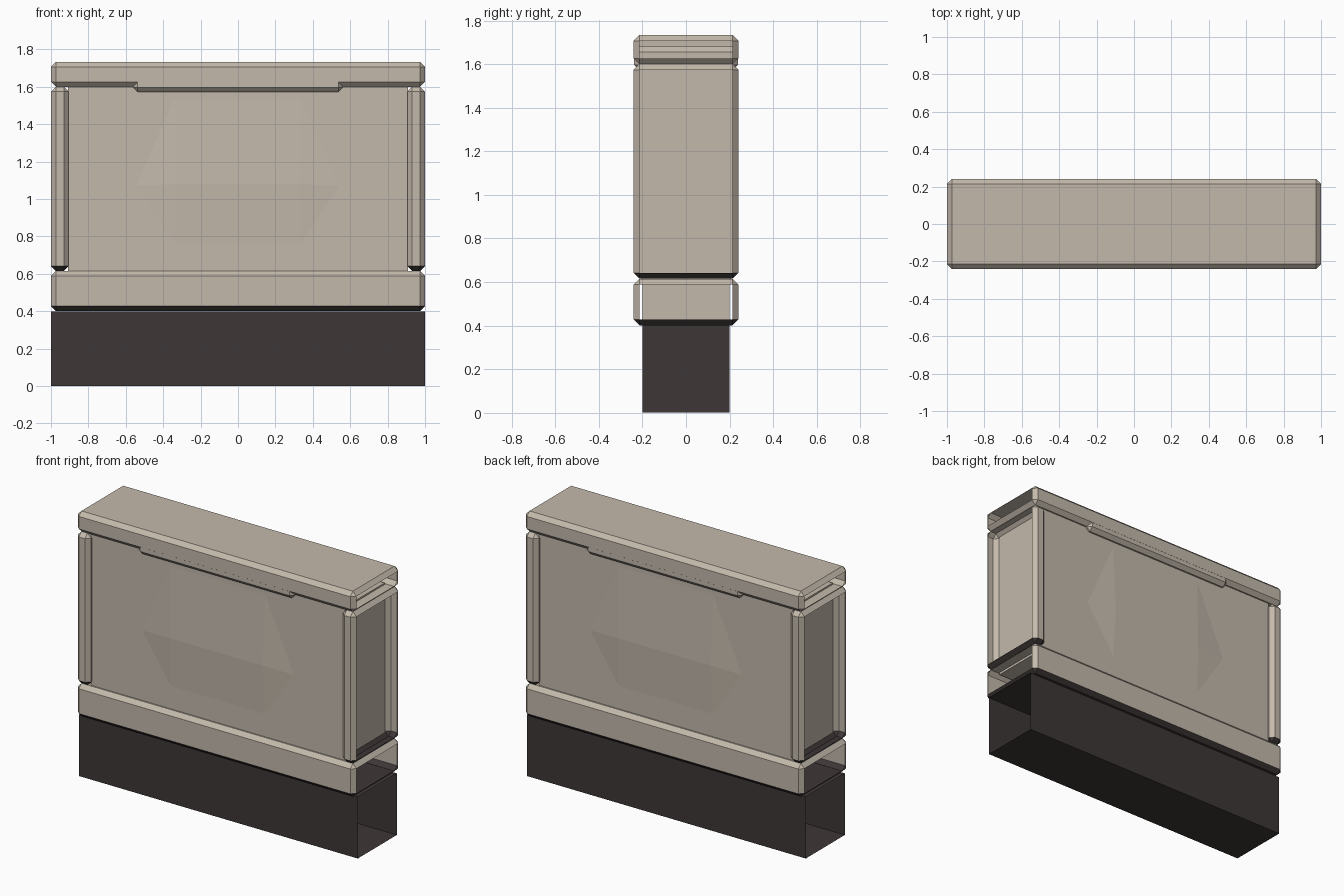
import bpy
import bmesh

if "Cube" in bpy.data.objects:
    bpy.data.objects.remove(bpy.data.objects["Cube"])

BEVEL = 0.026


def material(name, rgb):
    m = bpy.data.materials.new(name)
    m.diffuse_color = (*rgb, 1.0)
    m.use_nodes = True
    m.node_tree.nodes["Principled BSDF"].inputs["Base Color"].default_value = m.diffuse_color
    return m


STONE = material("warm_stone", (0.55, 0.485, 0.41))
DARK = material("dark_footing", (0.048, 0.038, 0.037))


def finish(name, bm, mats):
    mesh = bpy.data.meshes.new(name)
    bm.to_mesh(mesh)
    bm.free()
    for m in mats:
        mesh.materials.append(m)
    obj = bpy.data.objects.new(name, mesh)
    bpy.context.collection.objects.link(obj)
    return obj


def slab(name, profile, half_depth, mats, bevel=0.0, open_ends=True, dark_under=False):
    """Extrude an x-z outline through y, chamfer it and open the outer ends."""
    bm = bmesh.new()
    face = bm.faces.new([bm.verts.new((x, -half_depth, z)) for x, z in profile])
    ext = bmesh.ops.extrude_face_region(bm, geom=[face])
    moved = [v for v in ext["geom"] if isinstance(v, bmesh.types.BMVert)]
    bmesh.ops.translate(bm, verts=moved, vec=(0, 2 * half_depth, 0))
    bmesh.ops.recalc_face_normals(bm, faces=bm.faces)
    if bevel:
        bmesh.ops.bevel(bm, geom=bm.edges[:], offset=bevel, offset_type='OFFSET',
                        segments=1, profile=0.5, affect='EDGES')
    bm.normal_update()
    if open_ends:
        ends = [f for f in bm.faces
                if abs(f.normal.x) > 0.95 and abs(f.calc_center_median().x) > 0.99]
        bmesh.ops.delete(bm, geom=ends, context='FACES')
    if dark_under:
        for f in bm.faces:
            if f.normal.z < -0.5:
                f.material_index = 1
    return finish(name, bm, mats)


def rect(x0, x1, z0, z1):
    return [(x0, z0), (x1, z0), (x1, z1), (x0, z1)]


# Dark footing, open at both ends
slab("footing", rect(-1, 1, 0, 0.4), 0.2, [DARK])

# Chamfered lower trim with a dark underside
slab("lower_trim", rect(-1, 1, 0.402, 0.615), 0.24, [STONE, DARK], BEVEL, dark_under=True)

# Main wall between the end posts
slab("wall", rect(-0.91, 0.91, 0.6, 1.61), 0.205, [STONE], open_ends=False)

# End posts
for side, x0, x1 in (("left", -1, -0.905), ("right", 0.905, 1)):
    slab(side + "_end_post", rect(x0, x1, 0.616, 1.6), 0.24, [STONE, DARK],
         BEVEL, dark_under=True)

# Coping with a dropped middle section
coping = [(-1, 1.6), (-0.56, 1.6), (-0.54, 1.573), (0.54, 1.573), (0.56, 1.6),
          (1, 1.6), (1, 1.733), (-1, 1.733)]
bm_safe = 0.024
slab("coping", [(-1, 1.6), (1, 1.6), (1, 1.733), (-1, 1.733)], 0.24, [STONE], BEVEL)
slab("coping_drop", rect(-0.56, 0.56, 1.573, 1.68), 0.2395, [STONE], bm_safe, open_ends=False)

# Partitions inside the hollow sections
for name, z0, z1, depth, mat in (("footing_partition", 0.002, 0.4, 0.199, DARK),
                                 ("trim_partition", 0.405, 0.61, 0.2, STONE),
                                 ("coping_partition", 1.605, 1.73, 0.213, STONE)):
    slab(name, rect(-0.005, 0.005, z0, z1), depth, [mat], open_ends=False)

# Shallow faceted swelling on both wall faces
outline = [(-0.34, 0.74), (0.34, 0.74), (0.56, 1.07), (0.34, 1.57), (-0.34, 1.57), (-0.56, 1.07)]
for name, s in (("front", -1), ("back", 1)):
    bm = bmesh.new()
    o = [bm.verts.new((x, s * 0.204, z)) for x, z in outline]
    l, r = (bm.verts.new((x, s * 0.219, 1.08)) for x in (-0.33, 0.33))
    for f in ((o[0], o[1], r, l), (o[1], o[2], r), (o[2], o[3], r),
              (o[3], o[4], l, r), (o[4], o[5], l), (o[5], o[0], l)):
        face = bm.faces.new(f if s < 0 else f[::-1])
    finish(name + "_wall_swelling", bm, [STONE])
